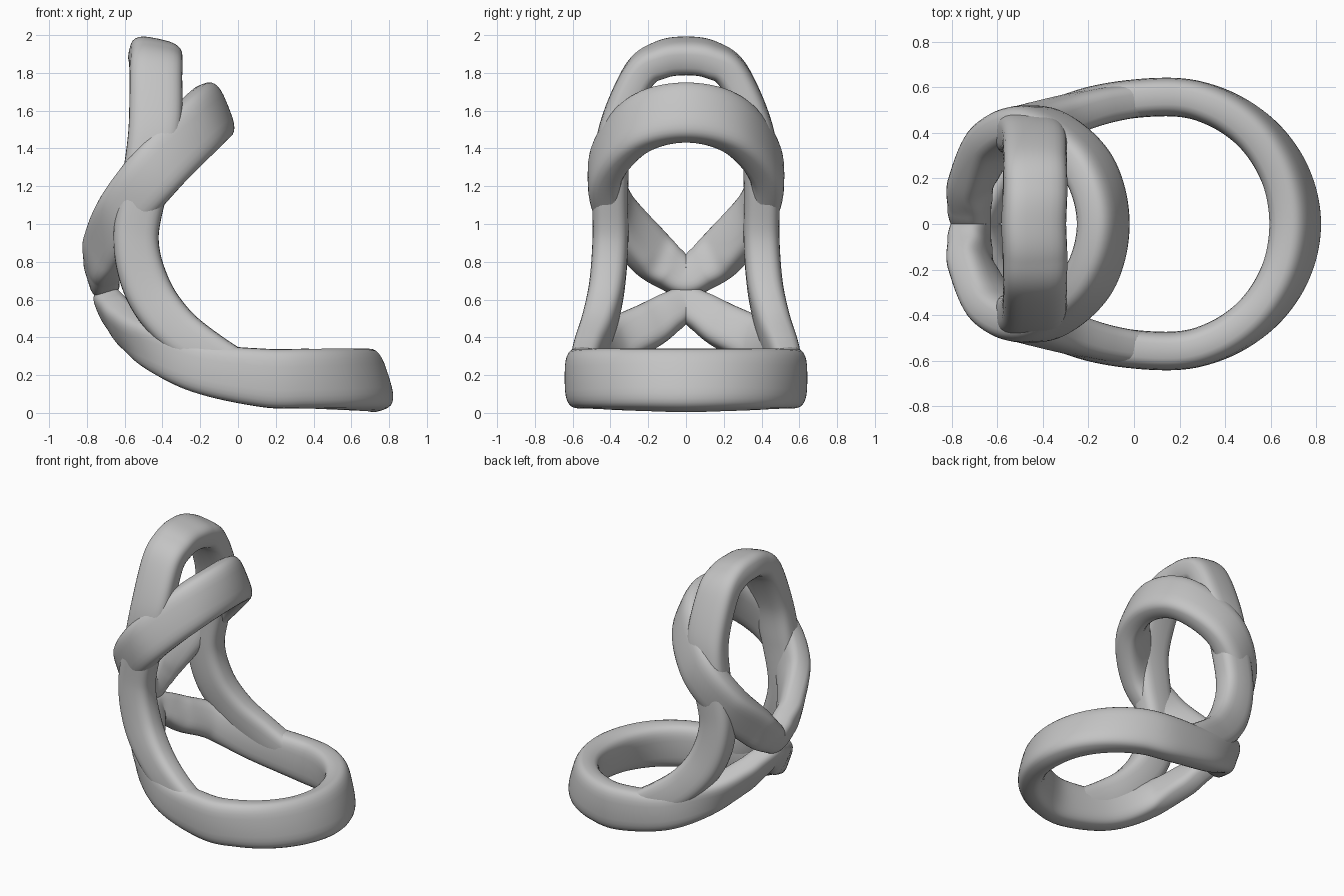
import bpy, bmesh, math
from mathutils import Vector

cube = bpy.data.objects.get("Cube")
if cube:
    bpy.data.objects.remove(cube, do_unlink=True)

grey = bpy.data.materials.new("plain_grey")
grey.use_nodes = True
COLOUR = (0.55, 0.55, 0.55, 1)
grey.diffuse_color = COLOUR
grey.node_tree.nodes["Principled BSDF"].inputs["Base Color"].default_value = COLOUR

SIDES, STEPS = 28, 10


def oval(w, h, n=3.2):
    """Rounded-rectangle cross-section of thickness w and breadth h."""
    pts = []
    for i in range(SIDES):
        a = math.tau * i / SIDES
        c, s = math.cos(a), math.sin(a)
        pts.append((math.copysign(abs(c) ** (2 / n), c) * w / 2,
                    math.copysign(abs(s) ** (2 / n), s) * h / 2))
    return pts


def catmull(a, b, c, d, t):
    return [0.5 * (2 * q + (r - p) * t + (2 * p - 5 * q + 4 * r - s) * t * t
                   + (3 * q - p - 3 * r + s) * t ** 3) for p, q, r, s in zip(a, b, c, d)]


def band(name, half, closed):
    """Sweep a band; each key is x, y, z, lean x, lean z, thickness, breadth."""
    mirrored = [(k[0], -k[1], *k[2:]) for k in half]
    if closed:
        keys = half + mirrored[-2:0:-1]
    else:
        keys = mirrored[:-1] + half[::-1]
    n = len(keys)

    def key(i):
        return keys[i % n] if closed else keys[max(0, min(n - 1, i))]

    rings = []
    for i in range(n if closed else n - 1):
        for s in range(STEPS):
            rings.append(catmull(key(i - 1), key(i), key(i + 1), key(i + 2), s / STEPS))
    if not closed:
        rings.append(list(keys[-1]))
    m = len(rings)
    bm = bmesh.new()
    loops = []
    for i, r in enumerate(rings):
        ahead = rings[(i + 1) % m] if closed else rings[min(i + 1, m - 1)]
        behind = rings[i - 1] if closed else rings[max(i - 1, 0)]
        tangent = (Vector(ahead[:3]) - Vector(behind[:3])).normalized()
        up = Vector((r[3], 0, r[4]))
        up = (up - tangent * up.dot(tangent)).normalized()
        side = tangent.cross(up)
        loops.append([bm.verts.new(Vector(r[:3]) + side * u + up * v)
                      for u, v in oval(r[5], r[6])])
    for i in range(m if closed else m - 1):
        a, b = loops[i], loops[(i + 1) % m]
        for j in range(SIDES):
            k = (j + 1) % SIDES
            bm.faces.new((a[j], a[k], b[k], b[j]))
    if not closed:
        bm.faces.new(loops[0])
        bm.faces.new(loops[-1])
    bmesh.ops.recalc_face_normals(bm, faces=bm.faces)
    mesh = bpy.data.meshes.new(name)
    bm.to_mesh(mesh)
    bm.free()
    mesh.materials.append(grey)
    obj = bpy.data.objects.new(name, mesh)
    bpy.context.collection.objects.link(obj)
    bpy.ops.object.select_all(action="DESELECT")
    obj.select_set(True)
    bpy.context.view_layer.objects.active = obj
    bpy.ops.object.shade_smooth_by_angle(angle=math.radians(40))


# Base loop: circular front, rising to a peak at the rear
front_arc = [(0.14 + 0.568 * math.cos(a), 0.558 * math.sin(a), 0.172 + 0.013 * a / 1.57,
              -0.32 * math.cos(a), 1, 0.185 - 0.01 * a, 0.335 - 0.016 * a)
             for a in (math.pi / 8 * i for i in range(5))]
band("base_loop", front_arc + [
    (-0.20, 0.515, 0.24, 0, 1, 0.17, 0.27),
    (-0.46, 0.39, 0.365, -0.3, 1, 0.17, 0.25),
    (-0.585, 0.20, 0.46, -0.45, 1, 0.17, 0.24),
    (-0.645, 0.09, 0.53, -0.45, 1, 0.16, 0.21),
    (-0.68, 0, 0.575, -0.4, 1, 0.15, 0.18)], True)

# Tilted hoop: high at the front, dipping to a point at the rear
band("tilted_hoop", [
    (-0.135, 0, 1.59, -0.38, 0.95, 0.18, 0.32),
    (-0.21, 0.26, 1.52, -0.45, 0.9, 0.18, 0.32),
    (-0.42, 0.425, 1.30, -0.6, 0.8, 0.18, 0.31),
    (-0.60, 0.375, 1.07, -0.5, 0.9, 0.18, 0.29),
    (-0.705, 0.20, 0.86, -0.3, 1, 0.17, 0.27),
    (-0.72, 0.09, 0.765, -0.3, 1, 0.17, 0.23),
    (-0.715, 0, 0.71, -0.3, 1, 0.16, 0.19)], True)

# Back arch: legs grow out of the base and meet at the top
band("back_arch", [
    (0.10, 0.555, 0.19, 0.3, 1, 0.14, 0.17),
    (-0.14, 0.52, 0.31, 0.4, 1, 0.16, 0.22),
    (-0.34, 0.465, 0.46, 0.7, 0.8, 0.18, 0.24),
    (-0.48, 0.42, 0.66, 1, 0.4, 0.19, 0.25),
    (-0.54, 0.40, 0.92, 1, 0, 0.19, 0.24),
    (-0.49, 0.40, 1.22, 1, -0.1, 0.19, 0.25),
    (-0.44, 0.372, 1.50, 1, 0, 0.18, 0.28),
    (-0.435, 0.25, 1.785, 1, -0.1, 0.18, 0.28),
    (-0.435, 0.13, 1.87, 1, -0.2, 0.185, 0.28),
    (-0.44, 0, 1.89, 1, -0.22, 0.185, 0.28)], False)
